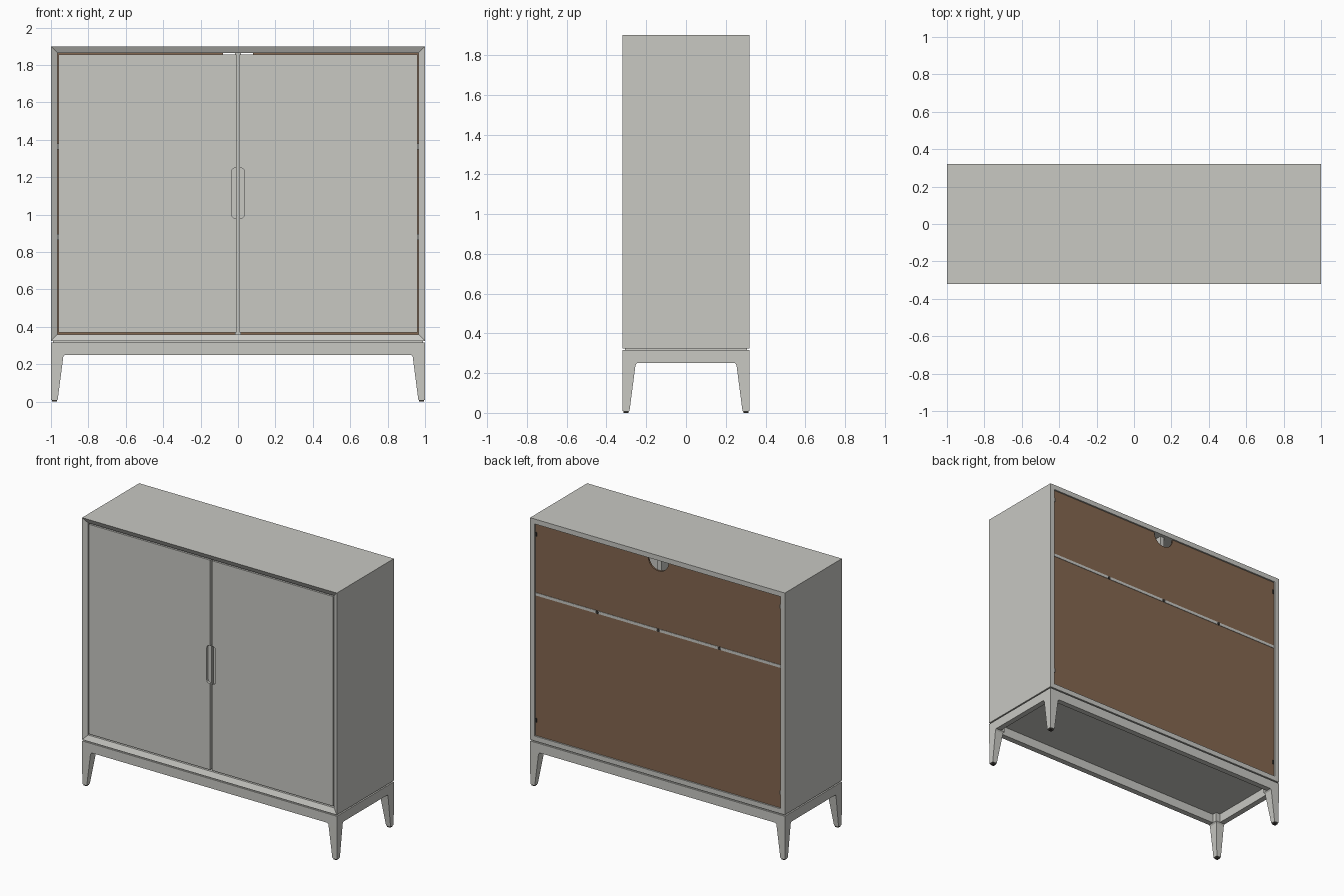
import bpy, bmesh, math

cube = bpy.data.objects.get("Cube")
if cube:
    bpy.data.objects.remove(cube, do_unlink=True)


def material(name, rgb):
    m = bpy.data.materials.new(name)
    m.use_nodes = True
    m.diffuse_color = (*rgb, 1)
    m.node_tree.nodes["Principled BSDF"].inputs["Base Color"].default_value = (*rgb, 1)
    return m


GREY = material("warm grey paint", (0.58, 0.58, 0.545))
BROWN = material("brown board", (0.23, 0.135, 0.08))
DARK = material("dark rubber", (0.05, 0.045, 0.04))


def finish(name, bm, mat):
    bmesh.ops.recalc_face_normals(bm, faces=bm.faces)
    me = bpy.data.meshes.new(name)
    bm.to_mesh(me)
    bm.free()
    me.materials.append(mat)
    ob = bpy.data.objects.new(name, me)
    bpy.context.collection.objects.link(ob)
    return ob


def loft(name, loops, mat, closed=False):
    """Skin matching point loops; either cap the ends or join them into a ring."""
    bm = bmesh.new()
    rows = [[bm.verts.new(p) for p in loop] for loop in loops]
    pairs = list(zip(rows, rows[1:]))
    if closed:
        pairs.append((rows[-1], rows[0]))
    else:
        bm.faces.new(rows[0])
        bm.faces.new(rows[-1])
    n = len(rows[0])
    for a, b in pairs:
        for i in range(n):
            j = (i + 1) % n
            bm.faces.new((a[i], a[j], b[j], b[i]))
    return finish(name, bm, mat)


def rect_xy(x0, x1, y0, y1, z):
    return [(x0, y0, z), (x1, y0, z), (x1, y1, z), (x0, y1, z)]


def box(name, x0, x1, y0, y1, z0, z1, mat=GREY):
    return loft(name, [rect_xy(x0, x1, y0, y1, z) for z in (z0, z1)], mat)


def cut(ob, cutter):
    mod = ob.modifiers.new("cut", "BOOLEAN")
    mod.operation = "DIFFERENCE"
    mod.solver = "EXACT"
    mod.object = cutter
    cutter.hide_render = True
    cutter.hide_set(True)


def cylinder_y(name, radius, y0, y1, x, z, mat=GREY, sides=32):
    ring = [(x + radius * math.cos(math.tau * i / sides),
             z + radius * math.sin(math.tau * i / sides)) for i in range(sides)]
    return loft(name, [[(px, y, pz) for px, pz in ring] for y in (y0, y1)], mat)


W, D, T = 1.0, 0.32, 0.035          # half width, half depth, board thickness
BOTTOM, TOP = 0.325, 1.9


# Mitred case with a front edge that slopes inwards
def case_loop(inset, y):
    x, z0, z1 = W - inset, BOTTOM + inset, TOP - inset
    return [(-x, y, z0), (x, y, z0), (x, y, z1), (-x, y, z1)]


loft("case", [case_loop(0, -D), case_loop(T, -D + 0.018),
              case_loop(T, D), case_loop(0, D)], GREY, closed=True)

# Handle recess: slot with rounded corners
half_w, z_mid, half_h, r = 0.034, 1.115, 0.135, 0.02
slot = []
for k, (sx, sz) in enumerate([(1, 1), (-1, 1), (-1, -1), (1, -1)]):
    for i in range(6):
        a = math.pi / 2 * (k + i / 5)
        slot.append((sx * (half_w - r) + r * math.cos(a),
                     z_mid + sz * (half_h - r) + r * math.sin(a)))
handle_cutter = loft("handle_cutter", [[(x, y, z) for x, z in slot]
                                       for y in (-0.4, -0.286)], GREY)

# Doors
for side, x0, x1 in (("right", -0.959, -0.007), ("left", 0.007, 0.959)):
    door = box(side + "_door", x0, x1, -0.302, -0.268, 0.369, 1.857)
    cut(door, handle_cutter)

# Interior divider and shelves
box("divider", -0.016, 0.016, -0.262, 0.295, BOTTOM + T, TOP - T)
for name, z in (("upper_shelf", 1.365), ("lower_shelf", 0.88)):
    for side, x0, x1 in (("right", -W + T, -0.016), ("left", 0.016, W - T)):
        box(side + "_" + name, x0, x1, -0.25, 0.295, z - 0.016, z + 0.016)

# Back boards, joining strip and cable notch
X = W - T
upper = box("upper_back_board", -X, X, 0.297, 0.309, 1.375, TOP - T, BROWN)
box("lower_back_board", -X, X, 0.297, 0.309, BOTTOM + T, 1.355, BROWN)
box("back_strip", -X, X, 0.297, 0.312, 1.355, 1.375)
cut(upper, cylinder_y("notch_cutter", 0.08, 0.28, 0.34, 0, TOP - T))

# Back fixings
for i, x in enumerate((-0.48, 0, 0.48)):
    cylinder_y(f"strip_screw_{i + 1}", 0.011, 0.305, 0.315, x, 1.365, DARK, 12)
for side, s in (("right", -1), ("left", 1)):
    for level, z in (("upper", 1.79), ("lower", 0.47)):
        xs = sorted((s * (X - 0.012), s * X))
        box(f"{side}_{level}_back_clip", *xs, 0.305, 0.314, z - 0.014, z + 0.014, DARK)

# Base: shadow gap, aprons, tapered legs and feet
box("base_spacer", -W + 0.012, W - 0.012, -D + 0.012, D - 0.012, 0.314, BOTTOM)


def apron_loop(inset, z):
    return rect_xy(-W + inset, W - inset, -D + inset, D - inset, z)


loft("base_frame", [apron_loop(0, 0.25), apron_loop(0, 0.316),
                    apron_loop(0.04, 0.316), apron_loop(0.04, 0.25)], GREY, closed=True)


def leg_loop(sx, sy, outer, inner, z):
    xs = sorted((sx * (W - outer), sx * (W - inner)))
    ys = sorted((sy * (D - outer), sy * (D - inner)))
    return rect_xy(*xs, *ys, z)


for end, sy in (("front", -1), ("back", 1)):
    for side, sx in (("right", -1), ("left", 1)):
        loft(f"{end}_{side}_leg", [leg_loop(sx, sy, 0.001, 0.036, 0.01),
                                   leg_loop(sx, sy, 0.0, 0.066, 0.24),
                                   leg_loop(sx, sy, 0.0, 0.074, 0.25),
                                   leg_loop(sx, sy, 0.0, 0.074, 0.315)], GREY)
        loft(f"{end}_{side}_foot", [leg_loop(sx, sy, 0.007, 0.031, 0.0),
                                    leg_loop(sx, sy, 0.004, 0.033, 0.011)], DARK)
